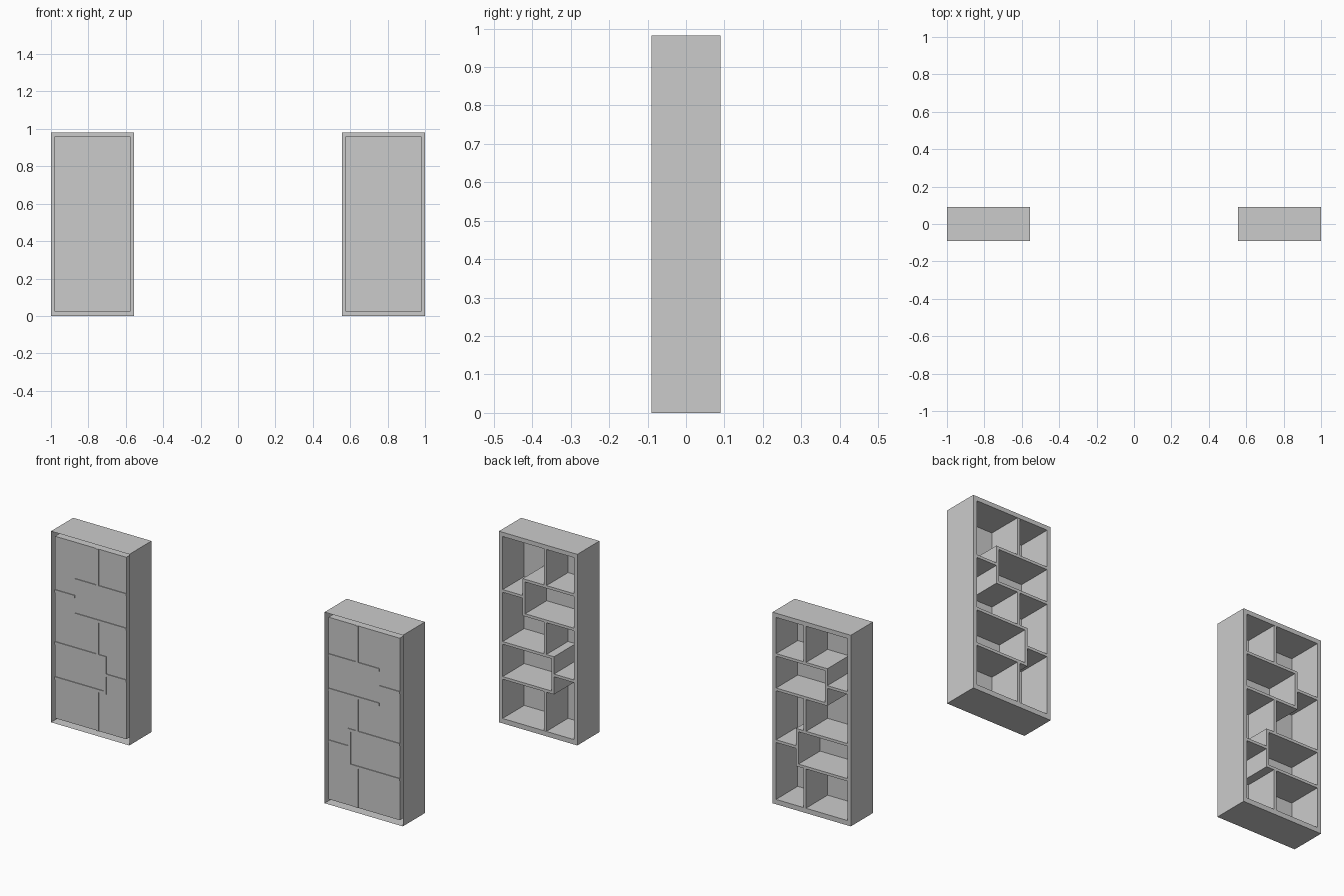
import bpy, bmesh

if "Cube" in bpy.data.objects:
    bpy.data.objects.remove(bpy.data.objects["Cube"])

# Left bookcase is modelled, the right one comes from a mirror modifier
X0, X1, Z1 = -1.0, -0.555, 0.982          # outer size
IX0, IX1, IZ0, IZ1 = -0.98, -0.575, 0.025, 0.96  # opening
D = 0.09                                  # half depth
PANEL = -0.086                            # closing panel plane
T = 0.014                                 # board thickness


def finish(bm, name):
    bmesh.ops.recalc_face_normals(bm, faces=bm.faces)
    me = bpy.data.meshes.new(name)
    bm.to_mesh(me)
    bm.free()
    ob = bpy.data.objects.new(name, me)
    bpy.context.collection.objects.link(ob)
    ob.modifiers.new("mirror", 'MIRROR').use_mirror_merge = False
    return ob


def board(name, x0, x1, z0, z1, y0=-D, y1=D - 0.001):
    bm = bmesh.new()
    bmesh.ops.create_cube(bm, size=1)
    for v in bm.verts:
        v.co = (x0 if v.co.x < 0 else x1,
                y0 if v.co.y < 0 else y1,
                z0 if v.co.z < 0 else z1)
    return finish(bm, name)


# Case: outer skin, rim around the open side, inner lining and closing panel
bm = bmesh.new()


def loop(x0, x1, z0, z1, y):
    return [bm.verts.new((x, y, z)) for x, z in ((x0, z0), (x1, z0), (x1, z1), (x0, z1))]


loops = [loop(X0, X1, 0, Z1, -D), loop(X0, X1, 0, Z1, D),
         loop(IX0, IX1, IZ0, IZ1, D), loop(IX0, IX1, IZ0, IZ1, PANEL)]
for a, b in zip(loops, loops[1:]):
    for i in range(4):
        j = (i + 1) % 4
        bm.faces.new((a[i], a[j], b[j], b[i]))
bm.faces.new(loops[-1])
finish(bm, "bookcase_shell")

# Staggered shelves: left end, right end, height
h = T / 2
VA, VB, VC = -0.859, -0.738, -0.695       # upright positions
ZA, ZB, ZC, ZD, ZF, ZE = 0.767, 0.68, 0.59, 0.413, 0.324, 0.233
shelves = [(VA - h, IX1, ZA), (IX0, VA - h, ZB), (VA - h, IX1, ZC),
           (IX0, VC + h, ZD), (VC + h, IX1, ZF), (IX0, VC + h, ZE)]
for i, (a, b, z) in enumerate(shelves):
    board(f"shelf_{i + 1}", a, b, z - h, z + h)

# Uprights between shelves: position, bottom, top, front edge
uprights = [(VB, ZA + h, IZ1, -D), (VA, ZC + h, ZA - h, PANEL),
            (VB, ZD + h, ZC - h, -D), (VC, ZE + h, ZD - h, -D),
            (VB, IZ0, ZE - h, -D)]
for i, (x, a, b, y) in enumerate(uprights):
    board(f"upright_{i + 1}", x - h, x + h, a, b, y)
